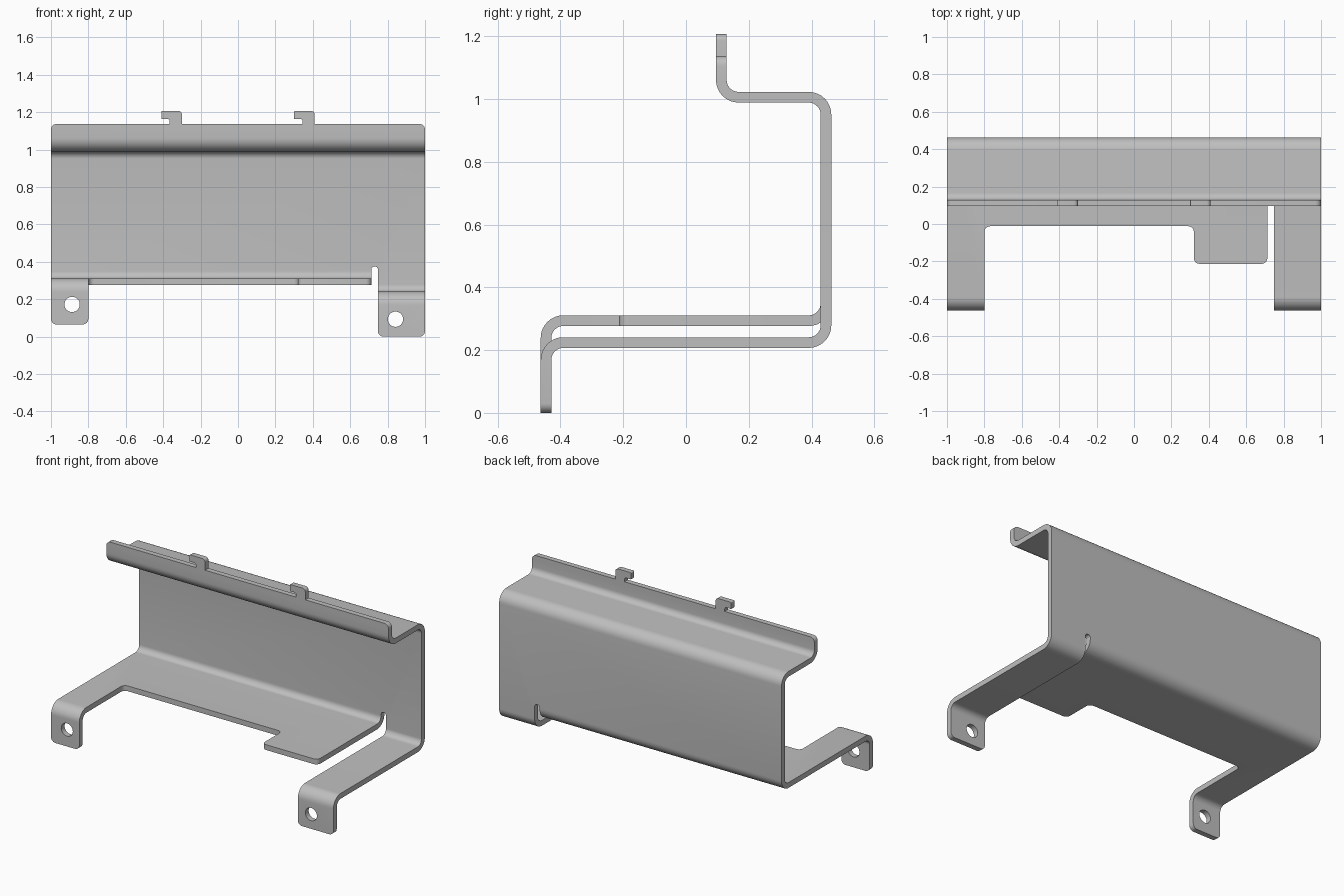
import bpy, bmesh, math
from mathutils import Vector

if "Cube" in bpy.data.objects:
    bpy.data.objects.remove(bpy.data.objects["Cube"])

T = 0.034                      # sheet thickness
R = 0.055                      # bend radius at mid sheet
ARC = R * math.pi / 2
LIP_Y, LIP_Z = 0.1125, 1.137   # upper lip
SHELF_Z, WALL_Y, FOOT_Y = 1.006, 0.446, -0.446
LEFT_Z, RIGHT_Z = 0.294, 0.224  # floor heights on both sides of the slot
SPLIT_X = 0.73                 # middle of the slot


def bend_path(floor_z):
    """Straight runs (turn 0) and bends (turn +1 / -1) from the lip to the foot."""
    return [(LIP_Z - SHELF_Z - R, 0), (ARC, 1),
            (WALL_Y - LIP_Y - 2 * R, 0), (ARC, -1),
            (SHELF_Z - floor_z - 2 * R, 0), (ARC, -1),
            (WALL_Y - FOOT_Y - 2 * R, 0), (ARC, 1), (1.0, 0)]


def start(index, floor_z):
    return sum(length for length, _ in bend_path(floor_z)[:index])


# Positions on the unfolded sheet
def wall(z):
    return start(4, LEFT_Z) + SHELF_Z - R - z


def floor(y, floor_z):
    return start(6, floor_z) + WALL_Y - R - y


def foot(z, floor_z):
    return start(8, floor_z) + floor_z - R - z


def fold(x, s, n):
    """Move a point of the unfolded sheet to its folded place."""
    y, z, h = LIP_Y, LIP_Z, -math.pi / 2
    for length, turn in bend_path(RIGHT_Z if x > SPLIT_X else LEFT_Z):
        d = min(s, length)
        if turn:
            h2 = h + turn * d / R
            y += turn * R * (math.sin(h2) - math.sin(h))
            z -= turn * R * (math.cos(h2) - math.cos(h))
            h = h2
        else:
            y += math.cos(h) * d
            z += math.sin(h) * d
        s -= d
        if s <= 1e-7:
            break
    return Vector((x, y - math.sin(h) * n, z + math.cos(h) * n))


def rounded(corners, steps=6):
    """Outline with each corner rounded by its own radius."""
    points = []
    for i, (x, s, r) in enumerate(corners):
        p = Vector((x, s))
        if r == 0:
            points.append(p)
            continue
        u = (Vector(corners[i - 1][:2]) - p).normalized()
        v = (Vector(corners[(i + 1) % len(corners)][:2]) - p).normalized()
        c = p + r * (u + v)
        for k in range(steps + 1):
            a = math.pi / 2 * k / steps
            points.append(c - r * (v * math.cos(a) + u * math.sin(a)))
    return points


def circle(x, s, r, count=32):
    return [Vector((x + r * math.cos(2 * math.pi * k / count),
                    s + r * math.sin(2 * math.pi * k / count))) for k in range(count)]


def hook(x):
    """Small hook on the lip, x is its left end."""
    return [(x + 0.045, 0, 0), (x + 0.045, -0.027, 0.012), (x, -0.027, 0),
            (x, -0.07, 0.005), (x + 0.11, -0.07, 0.02), (x + 0.11, 0, 0)]


# Unfolded outline: lip with hooks, right leg, slot, floor with tab, left leg
outline = [(-1, 0, 0.03), *hook(-0.41), *hook(0.30), (1, 0, 0.03),
           (1, foot(0, RIGHT_Z), 0.03), (0.748, foot(0, RIGHT_Z), 0.03),
           (0.748, wall(0.375), 0.017), (0.713, wall(0.375), 0.017),
           (0.713, floor(-0.213, LEFT_Z), 0.03), (0.32, floor(-0.213, LEFT_Z), 0.03),
           (0.32, floor(-0.012, LEFT_Z), 0.03), (-0.80, floor(-0.012, LEFT_Z), 0.03),
           (-0.80, foot(0.065, LEFT_Z), 0.03), (-1, foot(0.065, LEFT_Z), 0.03)]
loops = [rounded(outline),
         circle(-0.887, foot(0.172, LEFT_Z), 0.041),
         circle(0.842, foot(0.093, RIGHT_Z), 0.041)]

# Flat sheet with screw holes
bm = bmesh.new()
for loop in loops:
    verts = [bm.verts.new((p.x, p.y, 0)) for p in loop]
    for a, b in zip(verts, verts[1:] + verts[:1]):
        bm.edges.new((a, b))
bmesh.ops.triangle_fill(bm, use_beauty=True, edges=bm.edges[:], normal=(0, 0, 1))

# Crease lines across the bends
for floor_z in (LEFT_Z, RIGHT_Z):
    for index in (1, 3, 5, 7):
        for k in range(9):
            s = start(index, floor_z) + ARC * k / 8
            bmesh.ops.bisect_plane(bm, geom=bm.verts[:] + bm.edges[:] + bm.faces[:],
                                   dist=1e-5, plane_co=(0, s, 0), plane_no=(0, 1, 0))

# Thicken, then fold
for v in bm.verts:
    v.co.z = -T / 2
top = bmesh.ops.extrude_face_region(bm, geom=bm.faces[:], use_keep_orig=True)["geom"]
for v in top:
    if isinstance(v, bmesh.types.BMVert):
        v.co.z = T / 2
for v in bm.verts:
    v.co = fold(*v.co)
bmesh.ops.recalc_face_normals(bm, faces=bm.faces[:])
bmesh.ops.dissolve_limit(bm, angle_limit=0.01, verts=bm.verts[:], edges=bm.edges[:])

mesh = bpy.data.meshes.new("folded_bracket")
bm.to_mesh(mesh)
bm.free()
bracket = bpy.data.objects.new("folded_bracket", mesh)
bpy.context.collection.objects.link(bracket)

grey = bpy.data.materials.new("metal_grey")
grey.diffuse_color = (0.52, 0.52, 0.52, 1)
grey.use_nodes = True
grey.node_tree.nodes["Principled BSDF"].inputs["Base Color"].default_value = grey.diffuse_color
mesh.materials.append(grey)

bpy.context.view_layer.objects.active = bracket
bracket.select_set(True)
bpy.ops.object.shade_smooth_by_angle(angle=math.radians(30))
